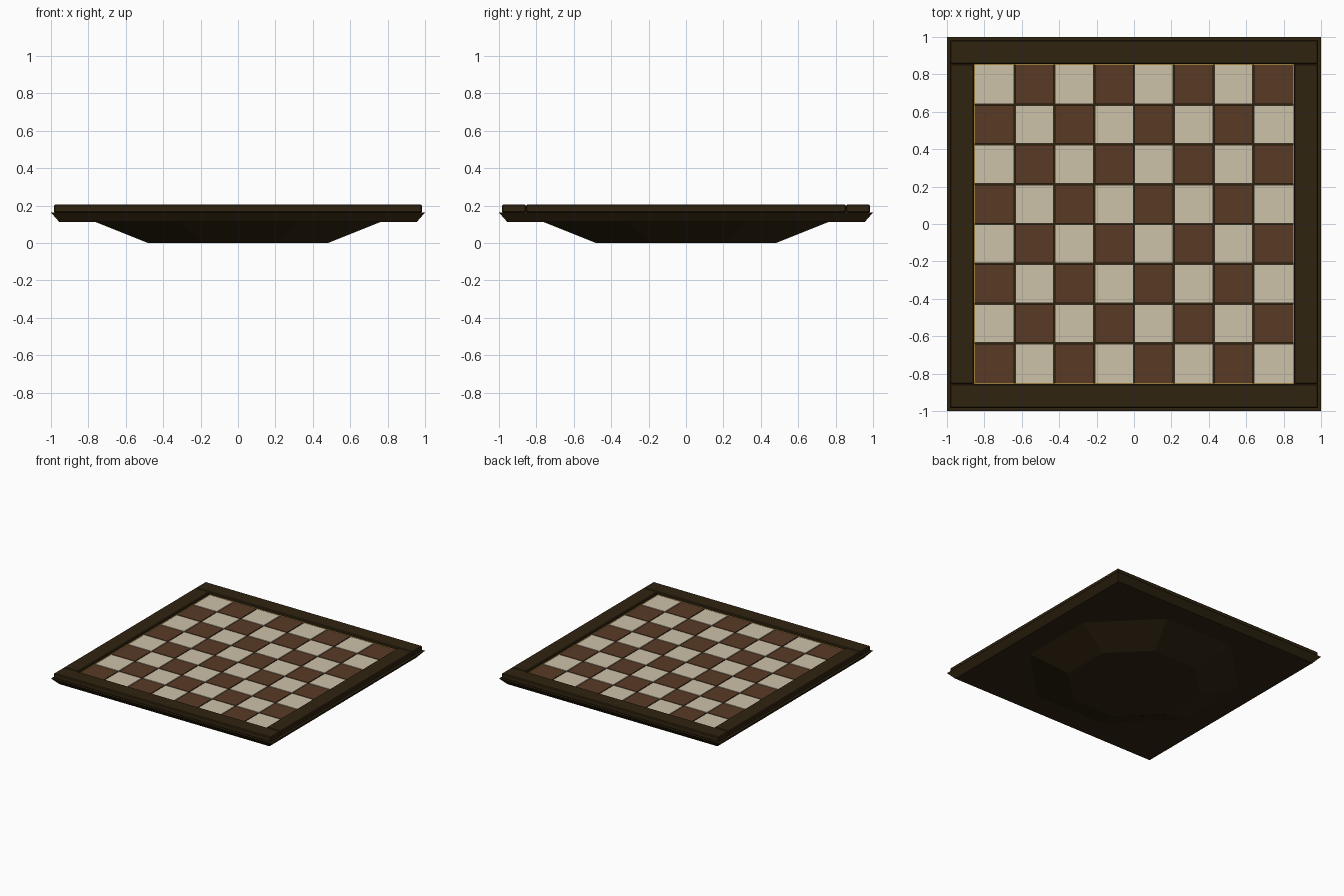
import bpy, bmesh
from math import pi, cos
from mathutils import Matrix, Vector

cube = bpy.data.objects.get("Cube")
if cube:
    bpy.data.objects.remove(cube, do_unlink=True)


def material(name, rgb):
    m = bpy.data.materials.new(name)
    m.use_nodes = True
    m.diffuse_color = (*rgb, 1)
    m.node_tree.nodes["Principled BSDF"].inputs["Base Color"].default_value = (*rgb, 1)
    return m


dark_wood = material("dark wood", (0.029, 0.017, 0.005))
brown = material("brown wood", (0.1, 0.043, 0.018))
cream = material("cream wood", (0.61, 0.54, 0.40))
brass = material("brass", (0.6, 0.38, 0.07))


def finish(name, bm, mat, bevel=0):
    mesh = bpy.data.meshes.new(name)
    bm.to_mesh(mesh)
    bm.free()
    mesh.materials.append(mat)
    ob = bpy.data.objects.new(name, mesh)
    bpy.context.collection.objects.link(ob)
    if bevel:
        mod = ob.modifiers.new("Bevel", "BEVEL")
        mod.width = bevel
        mod.segments = 1
    return ob


def add_box(bm, x0, x1, y0, y1, z0, z1):
    centre = Vector((x0 + x1, y0 + y1, z0 + z1)) / 2
    size = Matrix.Diagonal((x1 - x0, y1 - y0, z1 - z0, 1))
    bmesh.ops.create_cube(bm, size=1, matrix=Matrix.Translation(centre) @ size)


def frustum(name, sides, low, high, z0, z1):
    """Tapered prism with flats facing the axes; low and high are half widths."""
    bm = bmesh.new()
    k = cos(pi / sides)
    place = Matrix.Translation((0, 0, (z0 + z1) / 2)) @ Matrix.Rotation(pi / sides, 4, "Z")
    bmesh.ops.create_cone(bm, cap_ends=True, segments=sides, radius1=low / k,
                          radius2=high / k, depth=z1 - z0, matrix=place)
    return finish(name, bm, dark_wood)


# Foot and sloping board underneath
frustum("octagonal_foot", 8, 0.48, 0.76, 0, 0.112)
frustum("base_board", 4, 0.955, 1.0, 0.112, 0.163)

# Raised border: long front and back rails, short side rails between them
INNER, OUTER, TOP = 0.856, 0.985, 0.205
for sign, y_name, x_name in ((-1, "front", "right"), (1, "back", "left")):
    near, far = sorted((sign * INNER, sign * OUTER))
    bm = bmesh.new()
    add_box(bm, -OUTER, OUTER, near, far, 0.162, TOP)
    finish(y_name + "_rail", bm, dark_wood, 0.006)
    bm = bmesh.new()
    add_box(bm, near, far, -INNER, INNER, 0.162, TOP)
    finish(x_name + "_rail", bm, dark_wood, 0.006)

# Thin brass inlay around the playing field
bm = bmesh.new()
FIELD = 0.851
for s in (-1, 1):
    a, b = sorted((s * FIELD, s * INNER))
    add_box(bm, -INNER, INNER, a, b, 0.162, 0.184)
    add_box(bm, a, b, -FIELD, FIELD, 0.162, 0.184)
finish("brass_inlay", bm, brass)

# Eight by eight squares with narrow gaps
pitch, gap = 2 * FIELD / 8, 0.004
for parity, name, mat in ((0, "brown_squares", brown), (1, "cream_squares", cream)):
    bm = bmesh.new()
    for i in range(8):
        for j in range(8):
            if (i + j) % 2 == parity:
                x, y = i * pitch - FIELD, j * pitch - FIELD
                add_box(bm, x + gap * (i > 0), x + pitch - gap * (i < 7),
                        y + gap * (j > 0), y + pitch - gap * (j < 7), 0.162, 0.182)
    finish(name, bm, mat)
